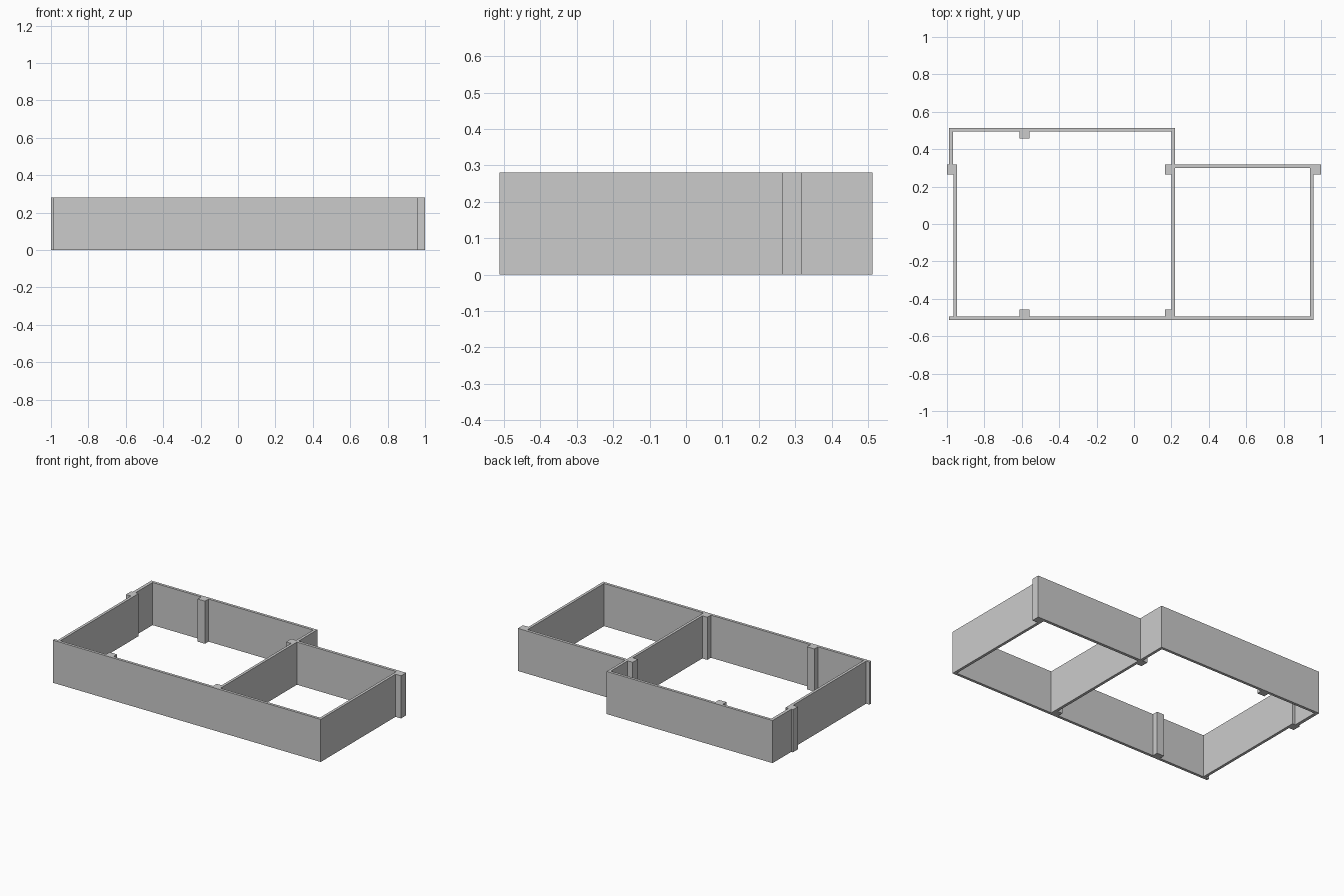
import bpy, bmesh
from mathutils import Matrix

if "Cube" in bpy.data.objects:
    bpy.data.objects.remove(bpy.data.objects["Cube"])

HEIGHT = 0.28


def block(name, x0, x1, y0, y1):
    """Upright block standing on the ground, given its plan rectangle."""
    mesh = bpy.data.meshes.new(name)
    bm = bmesh.new()
    centre = Matrix.Translation(((x0 + x1) / 2, (y0 + y1) / 2, HEIGHT / 2))
    bmesh.ops.create_cube(bm, size=1,
                          matrix=centre @ Matrix.Diagonal((x1 - x0, y1 - y0, HEIGHT, 1)))
    bm.to_mesh(mesh)
    bm.free()
    obj = bpy.data.objects.new(name, mesh)
    bpy.context.collection.objects.link(obj)
    return obj


# Long walls running along x
block("front_wall", -0.988, 0.96, -0.512, -0.494)
block("back_wall_large_room", -0.988, 0.219, 0.494, 0.512)
block("back_wall_small_room", 0.219, 0.96, 0.299, 0.318)

# Walls running along y
block("left_wall_rear", -0.988, -0.967, 0.318, 0.494)
block("left_wall_front", -0.964, -0.946, -0.494, 0.265)
block("partition_rear", 0.201, 0.219, 0.318, 0.494)
block("partition_front", 0.201, 0.219, -0.494, 0.318)
block("right_wall", 0.942, 0.96, -0.494, 0.299)

# Columns at the rear step line
block("left_column", -1.0, -0.946, 0.265, 0.318)
block("partition_column", 0.165, 0.201, 0.265, 0.318)
block("right_column", 0.96, 1.0, 0.265, 0.318)

# Columns against the front and back walls
block("front_column", -0.613, -0.56, -0.494, -0.457)
block("partition_front_column", 0.165, 0.201, -0.494, -0.457)
block("back_column", -0.613, -0.56, 0.457, 0.494)
